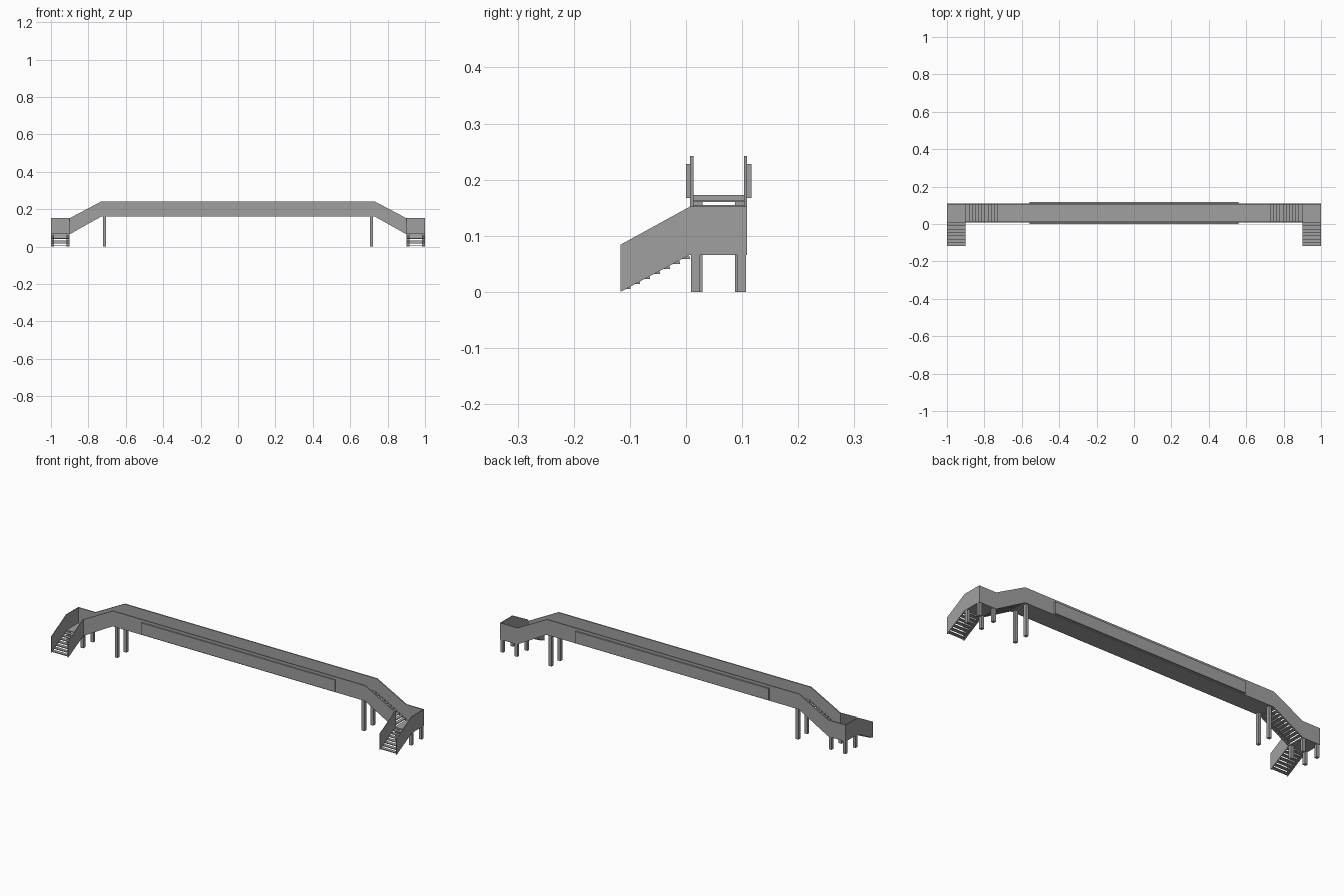
import bpy
from mathutils import Vector

cube = bpy.data.objects.get("Cube")
if cube:
    bpy.data.objects.remove(cube)

# Single concrete grey
concrete = bpy.data.materials.new("concrete_grey")
concrete.use_nodes = True
GREY = (0.35, 0.35, 0.35, 1)
concrete.diffuse_color = GREY
concrete.node_tree.nodes["Principled BSDF"].inputs["Base Color"].default_value = GREY


def extrude(name, outline, offset):
    """Solid made by pushing a planar outline along an offset."""
    n = len(outline)
    verts = [Vector(p) for p in outline]
    verts += [v + Vector(offset) for v in verts]
    faces = [tuple(range(n)), tuple(reversed(range(n, 2 * n)))]
    faces += [(i, i + n, (i + 1) % n + n, (i + 1) % n) for i in range(n)]
    mesh = bpy.data.meshes.new(name)
    mesh.from_pydata(verts, [], faces)
    mesh.materials.append(concrete)
    normals_outward(mesh)
    obj = bpy.data.objects.new(name, mesh)
    bpy.context.collection.objects.link(obj)
    return obj


def normals_outward(mesh):
    import bmesh
    bm = bmesh.new()
    bm.from_mesh(mesh)
    bmesh.ops.recalc_face_normals(bm, faces=bm.faces)
    bm.to_mesh(mesh)
    bm.free()


def box(name, x, y, z):
    base = [(x[0], y[0], z[0]), (x[1], y[0], z[0]), (x[1], y[1], z[0]), (x[0], y[1], z[0])]
    return extrude(name, base, (0, 0, z[1] - z[0]))


FRONT, BACK, FOOT = 0.007, 0.109, -0.117   # y positions
END, INNER, TOP = 1.0, 0.9, 0.73           # x positions
LOW, HIGH = 0.066, 0.162                   # wall bottom heights
RAIL_LOW, RAIL_HIGH = 0.152, 0.242         # wall top heights
T = 0.006                                  # wall thickness
LANDING, DECK = 0.072, 0.173               # walking levels

# Bridge deck and long side walls
box("bridge_deck", (-TOP, TOP), (FRONT + T, BACK - T), (HIGH, DECK))
half = [(INNER, LOW), (INNER, RAIL_LOW), (TOP, RAIL_HIGH)]
profile = half + [(-x, z) for x, z in reversed(half)] + [(-TOP, HIGH), (TOP, HIGH)]
for name, y in (("front_wall", FRONT), ("back_wall", BACK - T)):
    extrude(name, [(x, y, z) for x, z in profile], (0, T, 0))

# Long panels fixed outside the walls
box("front_panel", (-0.56, 0.56), (0, FRONT), (0.167, 0.228))
box("back_panel", (-0.56, 0.56), (BACK, 0.117), (0.167, 0.228))

for side, s in (("left", 1), ("right", -1)):
    def sx(a, b):
        return tuple(sorted((s * a, s * b)))

    # Landing with outer and back walls
    box(side + "_landing", sx(INNER, END), (FRONT, BACK), (LOW, LANDING))
    box(side + "_landing_back_wall", sx(INNER, END), (BACK - T, BACK), (LOW, RAIL_LOW))
    outer = [(FOOT, 0), (FRONT, LOW), (BACK, LOW), (BACK, RAIL_LOW),
             (FRONT, RAIL_LOW), (FOOT, 0.084)]
    extrude(side + "_outer_wall", [(s * END, y, z) for y, z in outer], (-s * 0.004, 0, 0))
    inner = [(FOOT, 0), (FRONT, LOW), (FRONT + T, LOW), (FRONT + T, RAIL_LOW),
             (FRONT, RAIL_LOW), (FOOT, 0.084)]
    extrude(side + "_inner_wall", [(s * INNER, y, z) for y, z in inner], (s * 0.004, 0, 0))

    # Lower flight of open treads
    count = 7
    run, rise = (FRONT - FOOT) / count, LANDING / (count + 1)
    for i in range(count):
        y, z = FOOT + run * i, rise * (i + 1)
        box(f"{side}_lower_tread_{i + 1}", sx(INNER + 0.003, END - 0.003),
            (y, y + run), (z - 0.004, z))

    # Upper flight of open treads
    count = 10
    run, rise = (INNER - TOP) / count, (DECK - LANDING) / (count + 1)
    for i in range(count):
        x, z = INNER - run * i, LANDING + rise * (i + 1)
        box(f"{side}_upper_tread_{i + 1}", sx(x - run, x),
            (FRONT + T, BACK - T), (z - 0.004, z))

    # Square posts under the landing and the deck end
    for row, y, dy in (("front", 0.009, 0.004), ("back", 0.091, -0.004)):
        for place, x in (("inner", INNER + 0.001), ("outer", END - 0.017)):
            box(f"{side}_{row}_{place}_post", sx(x, x + 0.016), (y, y + 0.016), (0, LOW + 0.002))
        box(f"{side}_{row}_deck_post", sx(0.706, 0.722), (y + dy, y + dy + 0.016), (0, HIGH + 0.002))
